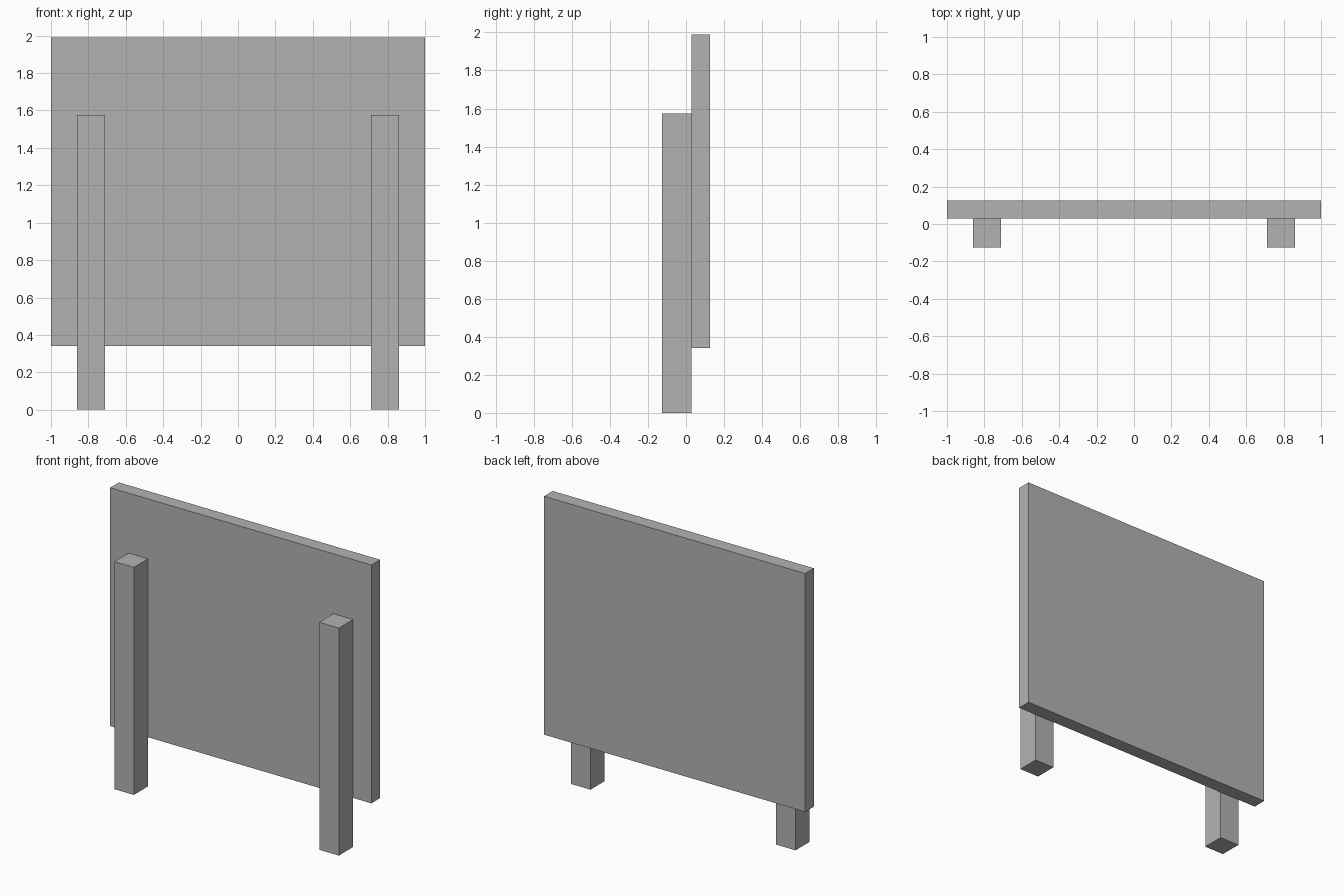
import bpy

# Remove the default object
cube = bpy.data.objects.get("Cube")
if cube:
    bpy.data.objects.remove(cube, do_unlink=True)

# Single plain grey
GREY = (0.45, 0.45, 0.45, 1)
grey = bpy.data.materials.new("grey")
grey.use_nodes = True
grey.diffuse_color = GREY
grey.node_tree.nodes["Principled BSDF"].inputs["Base Color"].default_value = GREY


def box(name, low, high):
    """Axis-aligned box between two opposite corners."""
    centre = [(a + b) / 2 for a, b in zip(low, high)]
    size = [b - a for a, b in zip(low, high)]
    bpy.ops.mesh.primitive_cube_add(size=1, location=centre)
    obj = bpy.context.object
    obj.name = name
    obj.scale = size
    bpy.ops.object.transform_apply(location=False, rotation=False, scale=True)
    obj.data.materials.append(grey)
    return obj


# Board standing behind the posts
box("board", (-1, 0.03, 0.34), (1, 0.125, 1.99))

# Two square posts fixed to the front of the board
box("left_post", (0.71, -0.125, 0), (0.86, 0.03, 1.575))
box("right_post", (-0.86, -0.125, 0), (-0.71, 0.03, 1.575))
